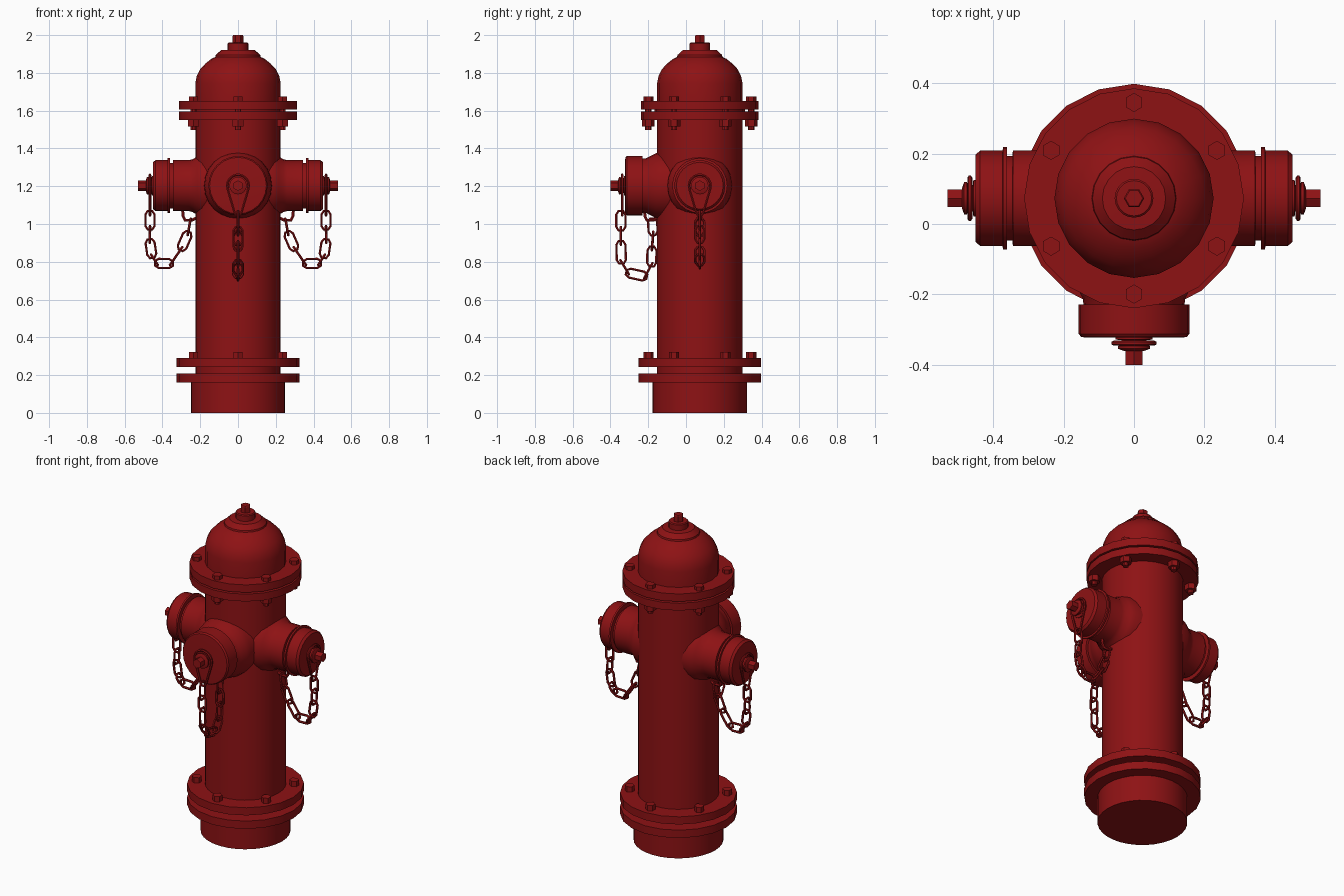
import bpy, bmesh, math
from mathutils import Matrix, Vector

if "Cube" in bpy.data.objects:
    bpy.data.objects.remove(bpy.data.objects["Cube"])

CENTRE = Matrix.Translation((0, 0.073, 0))
red = bpy.data.materials.new("red_paint")
red.diffuse_color = (0.27, 0.006, 0.007, 1)
red.use_nodes = True
red.node_tree.nodes["Principled BSDF"].inputs["Base Color"].default_value = red.diffuse_color


def finish(name, bm, matrix):
    bmesh.ops.remove_doubles(bm, verts=bm.verts, dist=1e-5)
    bmesh.ops.recalc_face_normals(bm, faces=bm.faces)
    for f in bm.faces:
        f.smooth = True
    for e in bm.edges:
        e.smooth = len(e.link_faces) == 2 and e.calc_face_angle() < math.radians(32)
    me = bpy.data.meshes.new(name)
    bm.to_mesh(me)
    bm.free()
    me.transform(CENTRE @ matrix)
    me.materials.append(red)
    ob = bpy.data.objects.new(name, me)
    bpy.context.collection.objects.link(ob)
    return ob


def lathe(name, profile, sides=20, matrix=Matrix()):
    """Spin (radius, height) points around z, closed with flat caps."""
    bm = bmesh.new()
    rings = []
    for r, z in profile:
        rings.append([bm.verts.new((r * math.cos(2 * math.pi * i / sides),
                                    r * math.sin(2 * math.pi * i / sides), z))
                      for i in range(sides)])
    for a, b in zip(rings, rings[1:]):
        for i in range(sides):
            j = (i + 1) % sides
            bm.faces.new((a[i], a[j], b[j], b[i]))
    bm.faces.new(rings[0])
    bm.faces.new(rings[-1])
    return finish(name, bm, matrix)


def wires(name, loops, radius, matrix, cyclic=True):
    """Round wire along each list of points."""
    cu = bpy.data.curves.new(name, 'CURVE')
    cu.dimensions = '3D'
    cu.bevel_depth = radius
    cu.bevel_resolution = 1
    cu.use_fill_caps = True
    for pts in loops:
        sp = cu.splines.new('POLY')
        sp.points.add(len(pts) - 1)
        for p, co in zip(sp.points, pts):
            p.co = (*co, 1)
        sp.use_cyclic_u = cyclic
    tmp = bpy.data.objects.new(name + "_wire", cu)
    bpy.context.collection.objects.link(tmp)
    dg = bpy.context.evaluated_depsgraph_get()
    bm = bmesh.new()
    me = bpy.data.meshes.new_from_object(tmp.evaluated_get(dg))
    bm.from_mesh(me)
    bpy.data.objects.remove(tmp)
    bpy.data.meshes.remove(me)
    finish(name, bm, matrix)


# Base, barrel and flanges
lathe("base", [(0.25, 0), (0.25, 0.17)], 32)
lathe("barrel", [(0.226, 0.1), (0.226, 1.62)], 32)
for name, r, z0, z1 in (("base_flange_lower", 0.325, 0.16, 0.208),
                        ("base_flange_upper", 0.325, 0.243, 0.29),
                        ("top_flange_lower", 0.312, 1.55, 1.595),
                        ("top_flange_upper", 0.312, 1.605, 1.652)):
    lathe(name, [(r, z0), (r, z1)])
lathe("top_gasket", [(0.24, 1.59), (0.24, 1.61)])

# Bonnet with crown and operating nut
lathe("bonnet", [(0.226, 1.64), (0.226, 1.745), (0.218, 1.785), (0.2, 1.82),
                 (0.172, 1.85), (0.14, 1.875), (0.1, 1.893)])
lathe("bonnet_crown", [(0.12, 1.885), (0.118, 1.895), (0.09, 1.92), (0.055, 1.922),
                       (0.055, 1.955), (0.05, 1.96)])
lathe("operating_nut", [(0.029, 1.95), (0.029, 1.995), (0.025, 2.0)], 6)

# Flange bolts
for i in range(6):
    a = math.radians(30 + 60 * i)
    m = Matrix.Translation((0.272 * math.cos(a), 0.272 * math.sin(a), 0)) @ Matrix.Rotation(a, 4, 'Z')
    lathe("top_bolt_head", [(0.027, 1.645), (0.027, 1.675)], 6, m)
    lathe("top_bolt_shank", [(0.017, 1.497), (0.017, 1.65)], 8, m)
    lathe("top_bolt_nut", [(0.033, 1.517), (0.033, 1.555)], 6, m)
    lathe("base_bolt_head", [(0.027, 0.285), (0.027, 0.323)], 6, m)


def link(p, q, flat):
    """One long eight-sided chain link between two points of the xz plane."""
    p, q = Vector((p[0], 0, p[1])), Vector((q[0], 0, q[1]))
    mid, d = (p + q) / 2, q - p
    h = d.length / 2 + 0.01
    d.normalize()
    side = Vector((d.z, 0, -d.x)) if flat else Vector((0, 1, 0))
    shape = [(h, .012), (h - .02, .024), (.02 - h, .024), (-h, .012),
             (-h, -.012), (.02 - h, -.024), (h - .02, -.024), (h, -.012)]
    return [mid + d * u + side * w for u, w in shape]


def outlet(name, angle, neck, cap, boss, nut_end, path):
    """Nozzle built along +x at z = 1.2 and turned about the barrel."""
    turn = Matrix.Rotation(math.radians(angle), 4, 'Z')
    axis = turn @ Matrix.Translation((0, 0, 1.203)) @ Matrix.Rotation(math.pi / 2, 4, 'Y')
    lathe(name + "_neck", neck, 24, axis)
    lathe(name + "_cap", cap, 24, axis)
    b = boss
    lathe(name + "_boss", [(0.052, b - 0.02), (0.052, b + 0.006), (0.036, b + 0.008),
                           (0.036, b + 0.022), (0.046, b + 0.024), (0.046, b + 0.032),
                           (0.03, b + 0.038)], 16, axis)
    lathe(name + "_nut", [(0.028, b), (0.028, nut_end)], 6, axis)
    # Teardrop hanger around the boss
    x = b + 0.016
    tear = [(x, 0.058 * math.cos(math.radians(t)), 1.203 + 0.058 * math.sin(math.radians(t)))
            for t in range(-20, 201, 20)]
    tear += [(x, -0.018, 1.06), (x, -0.01, 1.045), (x, 0.01, 1.045), (x, 0.018, 1.06)]
    wires(name + "_hanger", [tear], 0.007, turn)
    # Chain and the hook that holds its inner end
    wires(name + "_chain", [link(p, q, i % 2 == 0) for i, (p, q) in enumerate(zip(path, path[1:]))],
          0.007, turn)
    wires(name + "_hook", [[(0.295, 0, 1.09), (0.29, 0, 1.04), (0.28, 0, 1.02),
                            (0.245, 0, 1.02), (0.215, 0, 1.035)]], 0.009, turn, False)


side_neck = [(0.175, 0.13), (0.17, 0.19), (0.155, 0.215), (0.14, 0.24), (0.135, 0.26),
             (0.135, 0.344), (0.12, 0.345), (0.12, 0.38)]
side_cap = [(0.146, 0.361), (0.146, 0.372), (0.135, 0.373), (0.135, 0.437), (0.124, 0.45)]
side_path = [(0.466, 1.06), (0.466, 0.98), (0.467, 0.91), (0.455, 0.83), (0.43, 0.792),
             (0.355, 0.79), (0.30, 0.87), (0.265, 0.95), (0.252, 1.02)]
for name, angle in (("right_outlet", 0), ("left_outlet", 180)):
    outlet(name, angle, side_neck, side_cap, 0.45, 0.53, side_path)

front_neck = [(0.182, 0.1), (0.178, 0.2), (0.172, 0.232), (0.155, 0.265), (0.145, 0.285), (0.142, 0.32)]
front_cap = [(0.157, 0.302), (0.157, 0.385), (0.15, 0.394), (0.136, 0.395)]
front_path = [(0.418, 1.06), (0.418, 0.975), (0.418, 0.90), (0.415, 0.80), (0.38, 0.742),
              (0.29, 0.722), (0.255, 0.785), (0.253, 0.87), (0.247, 0.95), (0.25, 1.02)]
outlet("front_outlet", -90, front_neck, front_cap, 0.395, 0.473, front_path)
